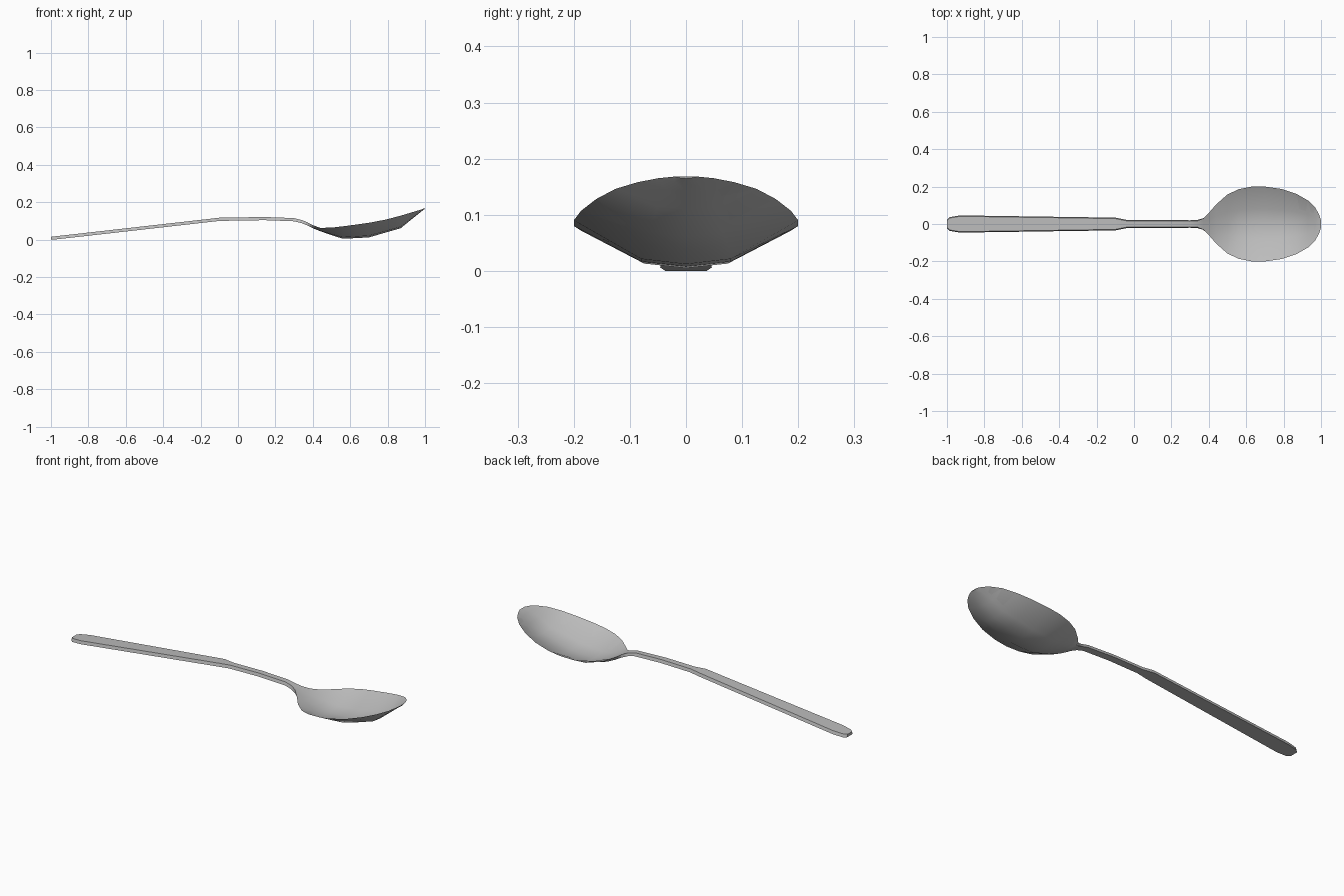
import bpy
import bmesh

cube = bpy.data.objects.get("Cube")
if cube:
    bpy.data.objects.remove(cube, do_unlink=True)

# Brushed steel
steel = bpy.data.materials.new("steel_grey")
steel.use_nodes = True
colour = (0.5, 0.5, 0.5, 1)
steel.diffuse_color = colour
steel.node_tree.nodes["Principled BSDF"].inputs["Base Color"].default_value = colour

THICKNESS = 0.017     # handle stock
SHELL = 0.005         # bowl wall

# Handle stations: x, half width, top height
handle = [
    (-1, .024, .015), (-.985, .037, .017), (-.93, .046, .023),
    (-.1, .034, .117), (-.04, .022, .118), (.14, .021, .121),
    (.3, .02, .115), (.34, .022, .105),
]
# Bowl stations: x, half width, rim height, underside height
bowl = [
    (.37, .034, .093, .076), (.4, .062, .077, .061), (.44, .107, .063, .045),
    (.5, .158, .064, .024), (.56, .186, .071, .005), (.63, .2, .08, .008),
    (.7, .2, .09, .012), (.79, .187, .107, .038), (.87, .16, .128, .061),
    (.93, .126, .146, .11), (.97, .086, .158, .142), (.99, .05, .165, .158),
    (1, .02, .168, .165),
]


def section(x, width, top, bottom):
    """Closed cross-section that turns from a flat bar into a hollow bowl."""
    t = min(max((x - .35) / .13, 0), 1)
    mix = lambda a, b: a + (b - a) * t
    upper = width - mix(.005, 0)
    floor = min(mix(top, bottom + SHELL), top)
    inner = floor + .12 * (top - floor)
    keel = bottom + .12 * t * (top - bottom)
    under = width * mix(1, .4)
    inside = width * .4
    return [(x, y, z) for y, z in (
        (-upper, top), (-inside, inner), (0, floor), (inside, inner),
        (upper, top), (under, keel), (0, bottom), (-under, keel))]


# Loft one continuous skin from handle end to bowl tip
stations = [(x, w, z, z - THICKNESS if x > -.99 else 0) for x, w, z in handle] + bowl
bm = bmesh.new()
rings = [[bm.verts.new(p) for p in section(*s)] for s in stations]
for a, b in zip(rings, rings[1:]):
    for i in range(len(a)):
        j = (i + 1) % len(a)
        bm.faces.new((a[i], a[j], b[j], b[i]))
bm.faces.new(rings[0])
bm.faces.new(rings[-1][::-1])
bmesh.ops.recalc_face_normals(bm, faces=bm.faces)

mesh = bpy.data.meshes.new("spoon")
bm.to_mesh(mesh)
bm.free()
mesh.materials.append(steel)
spoon = bpy.data.objects.new("spoon", mesh)
bpy.context.collection.objects.link(spoon)

# Soft bowl, crisp rim and handle edges
bpy.ops.object.select_all(action="DESELECT")
spoon.select_set(True)
bpy.context.view_layer.objects.active = spoon
bpy.ops.object.shade_smooth_by_angle(angle=.65)
